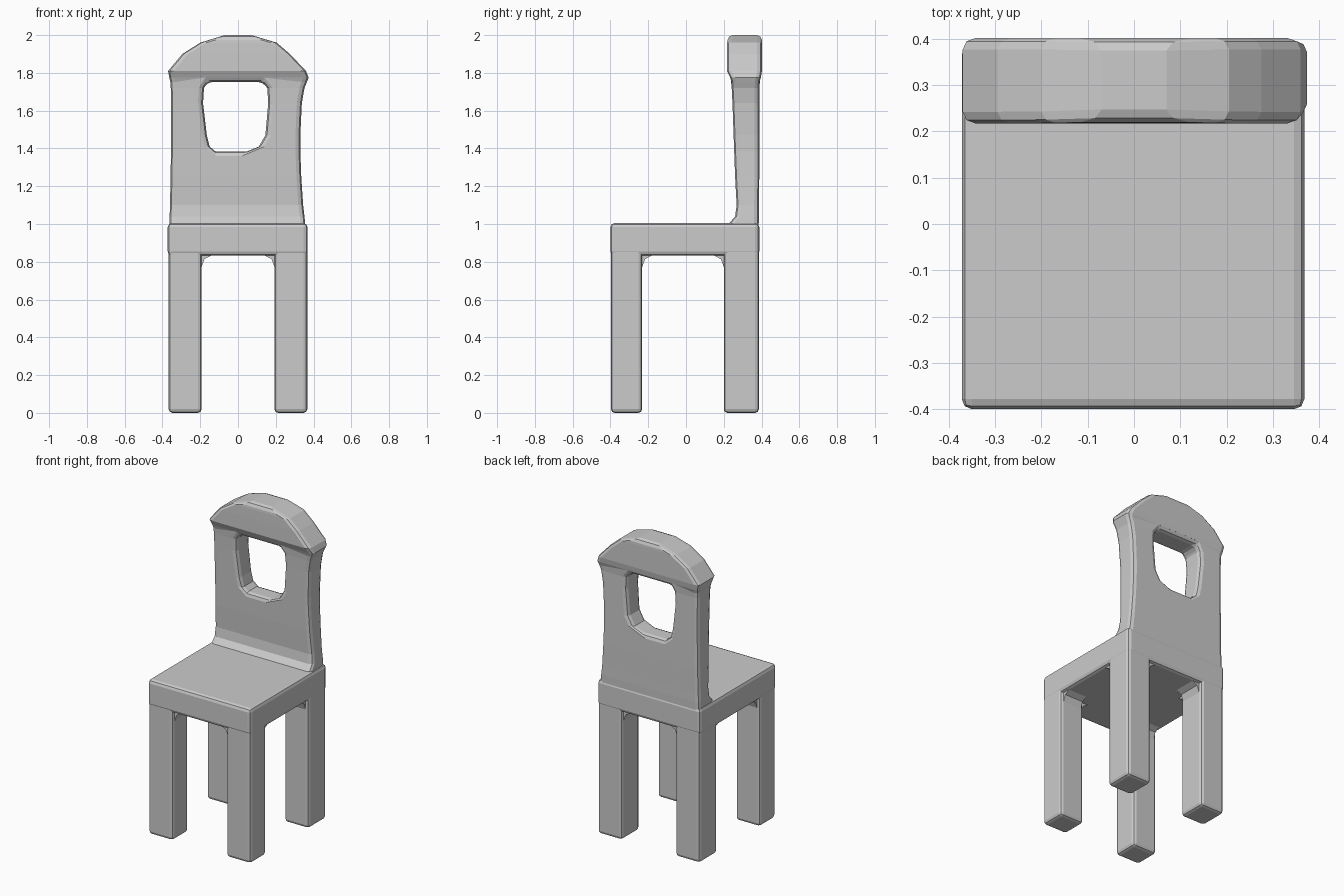
import bpy, bmesh

if "Cube" in bpy.data.objects:
    bpy.data.objects.remove(bpy.data.objects["Cube"])


def finish(name, bm, bevel=0.0):
    """Turn a bmesh into a named object with softened edges."""
    bmesh.ops.recalc_face_normals(bm, faces=bm.faces)
    mesh = bpy.data.meshes.new(name)
    bm.to_mesh(mesh)
    bm.free()
    obj = bpy.data.objects.new(name, mesh)
    bpy.context.collection.objects.link(obj)
    if bevel:
        mod = obj.modifiers.new("soft_edges", "BEVEL")
        mod.width = bevel
        mod.segments = 2
        mod.limit_method = "ANGLE"
        mod.angle_limit = 0.87
        mod.use_clamp_overlap = False
    return obj


def box(name, x, y, z, bevel):
    bm = bmesh.new()
    bmesh.ops.create_cube(bm, size=1)
    for v in bm.verts:
        v.co = [r[0] if c < 0 else r[1] for c, r in zip(v.co, (x, y, z))]
    return finish(name, bm, bevel)


def prism(name, ring_a, ring_b):
    """Solid between two matching rings of points."""
    bm = bmesh.new()
    a = [bm.verts.new(p) for p in ring_a]
    b = [bm.verts.new(p) for p in ring_b]
    bm.faces.new(a)
    bm.faces.new(b)
    for i in range(len(a)):
        j = (i + 1) % len(a)
        bm.faces.new((a[i], a[j], b[j], b[i]))
    return finish(name, bm)


# Seat slab
SEAT_BOTTOM = 0.832
box("seat", (-0.372, 0.368), (-0.4, 0.388), (SEAT_BOTTOM, 1.005), 0.022)

# Four legs, each with two rounded brackets under the seat
bracket = [(-0.02, 0.02), (0.05, 0.02), (0.05, 0), (0.015, -0.018),
           (0, -0.06), (-0.02, -0.06)]
IN_X, OUT_X = 0.193, 0.367
for row, outer_y, inner_y in (("front", -0.397, -0.232), ("back", 0.386, 0.2)):
    y0, y1 = sorted((outer_y, inner_y))
    into = 1 if row == "front" else -1
    for side, s in (("left", -1), ("right", 1)):
        x0, x1 = sorted((s * IN_X, s * OUT_X))
        box(f"{row}_{side}_leg", (x0, x1), (y0, y1), (0, 0.95), 0.02)
        prism(f"{row}_{side}_bracket_across",
              [(s * (IN_X - u), y0 + 0.02, SEAT_BOTTOM + w) for u, w in bracket],
              [(s * (IN_X - u), y1 - 0.02, SEAT_BOTTOM + w) for u, w in bracket])
        prism(f"{row}_{side}_bracket_along",
              [(x0 + 0.02, inner_y + into * u, SEAT_BOTTOM + w) for u, w in bracket],
              [(x1 - 0.02, inner_y + into * u, SEAT_BOTTOM + w) for u, w in bracket])

# Backrest rows: z, left edge, hole left, hole right, right edge, front y, back y
rows = [
    (0.96, -0.362, -0.12, 0.05, 0.360, 0.190, 0.384),
    (1.04, -0.362, -0.12, 0.05, 0.352, 0.260, 0.386),
    (1.10, -0.360, -0.12, 0.05, 0.345, 0.268, 0.386),
    (1.25, -0.357, -0.12, 0.05, 0.335, 0.260, 0.388),
    (1.385, -0.355, -0.12, 0.05, 0.330, 0.255, 0.388),
    (1.41, -0.355, -0.15, 0.11, 0.330, 0.254, 0.388),
    (1.47, -0.355, -0.165, 0.145, 0.330, 0.252, 0.388),
    (1.64, -0.355, -0.185, 0.16, 0.338, 0.246, 0.388),
    (1.72, -0.356, -0.18, 0.155, 0.352, 0.242, 0.388),
    (1.752, -0.358, -0.16, 0.13, 0.365, 0.240, 0.390),
    (1.775, -0.364, -0.16, 0.13, 0.374, 0.234, 0.396),
    (1.81, -0.370, -0.16, 0.13, 0.360, 0.217, 0.402),
    (1.90, -0.295, -0.14, 0.13, 0.275, 0.217, 0.402),
    (1.96, -0.200, -0.09, 0.09, 0.205, 0.218, 0.402),
    (2.00, -0.070, -0.03, 0.03, 0.070, 0.222, 0.400),
]
HOLE_BOTTOM, HOLE_TOP = 1.385, 1.752

bm = bmesh.new()
front = [[bm.verts.new((x, r[5], r[0])) for x in r[1:5]] for r in rows]
back = [[bm.verts.new((x, r[6], r[0])) for x in r[1:5]] for r in rows]
partner = {f: b for fr, br in zip(front, back) for f, b in zip(fr, br)}
for i in range(len(rows) - 1):
    for c in range(3):
        if c == 1 and HOLE_BOTTOM <= rows[i][0] < HOLE_TOP:
            continue
        for g in (front, back):
            bm.faces.new((g[i][c], g[i][c + 1], g[i + 1][c + 1], g[i + 1][c]))
# Walls around the outline and inside the hole
rim = [e for e in bm.edges if e.is_boundary and e.verts[0] in partner]
for e in rim:
    a, b = e.verts
    bm.faces.new((a, b, partner[b], partner[a]))
finish("backrest", bm, 0.025)
